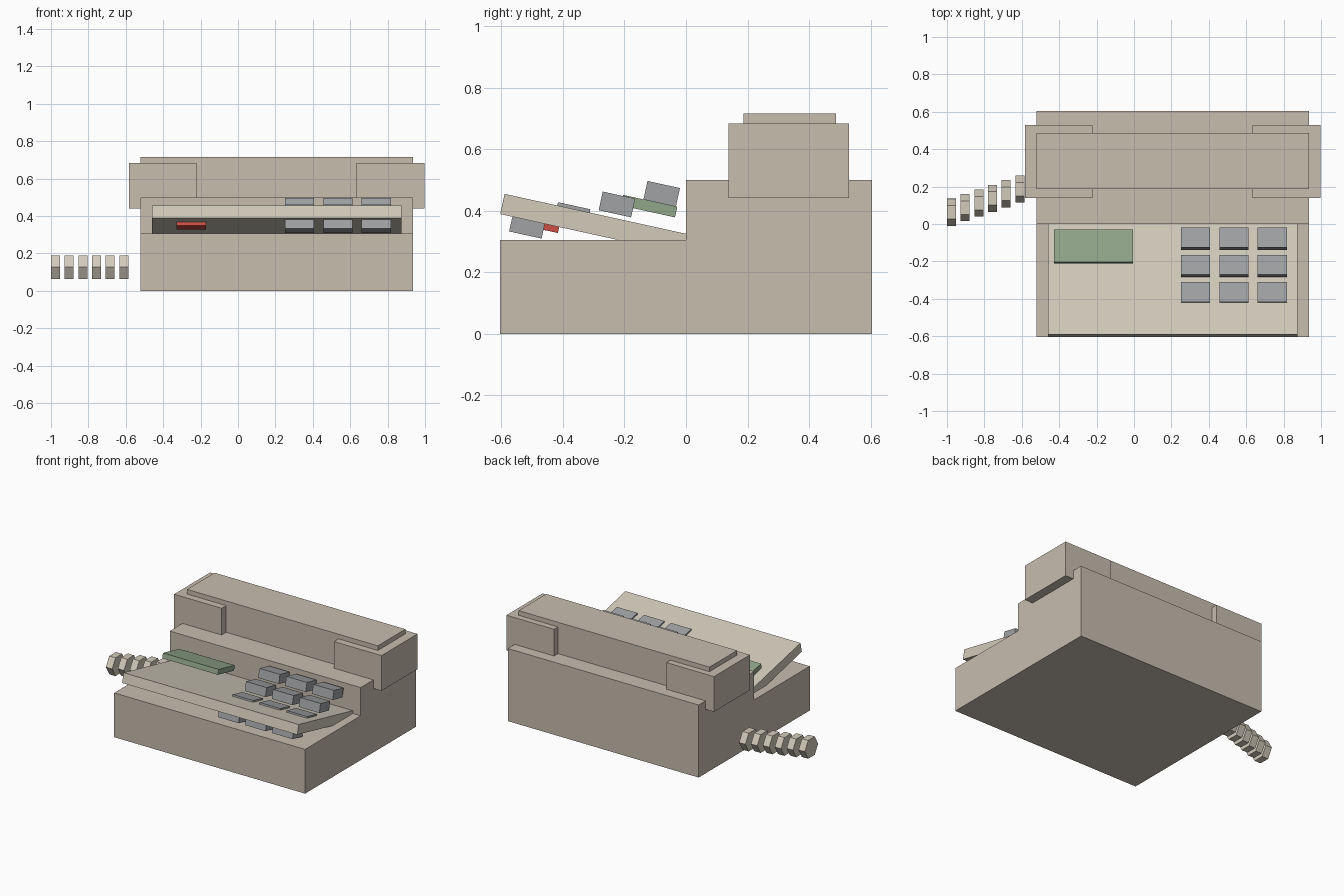
import bpy, bmesh, math
from mathutils import Matrix

if "Cube" in bpy.data.objects:
    bpy.data.objects.remove(bpy.data.objects["Cube"])

TILT = math.radians(-12.4)


def material(name, rgb):
    m = bpy.data.materials.new(name)
    m.diffuse_color = (*rgb, 1)
    m.use_nodes = True
    m.node_tree.nodes["Principled BSDF"].inputs["Base Color"].default_value = m.diffuse_color
    return m


BEIGE = material("beige_plastic", (0.58, 0.51, 0.43))
CREAM = material("cream_plastic", (0.65, 0.60, 0.50))
GREY = material("key_grey", (0.35, 0.36, 0.37))
GREEN = material("screen_green", (0.28, 0.38, 0.25))
RED = material("lamp_red", (0.60, 0.08, 0.06))


def finish(name, bm, mat, loc=(0, 0, 0), rot=(0, 0, 0)):
    bmesh.ops.recalc_face_normals(bm, faces=bm.faces)
    me = bpy.data.meshes.new(name)
    bm.to_mesh(me)
    bm.free()
    me.materials.append(mat)
    ob = bpy.data.objects.new(name, me)
    ob.location, ob.rotation_euler = loc, rot
    bpy.context.collection.objects.link(ob)
    return ob


def box(name, size, loc, mat, tilt=0):
    bm = bmesh.new()
    bmesh.ops.create_cube(bm, size=1, matrix=Matrix.Diagonal((*size, 1)))
    return finish(name, bm, mat, loc, (tilt, 0, 0))


# Stepped base: side profile extruded across the width
profile = [(-0.605, 0), (0.605, 0), (0.605, 0.5), (0, 0.5), (0, 0.305), (-0.605, 0.305)]
bm = bmesh.new()
face = bm.faces.new([bm.verts.new((-0.52, y, z)) for y, z in profile])
ext = bmesh.ops.extrude_face_region(bm, geom=[face])
bmesh.ops.translate(bm, vec=(1.455, 0, 0),
                    verts=[v for v in ext["geom"] if isinstance(v, bmesh.types.BMVert)])
finish("base", bm, BEIGE)

# Tilted front panel
box("front_panel", (1.335, 0.62, 0.067), (0.2075, -0.294, 0.3555), CREAM, TILT)

# Handset: grip bar and two end pieces
box("handset_grip", (1.455, 0.30, 0.235), (0.2075, 0.337, 0.5985), BEIGE)
for side, x in (("left", -0.4025), ("right", 0.816)):
    box(f"handset_end_{side}", (0.363, 0.392, 0.243), (x, 0.334, 0.5625), BEIGE)

# Keypad: four rows of three, stepping down towards the front
for row in range(4):
    for col in range(3):
        box(f"key_{row}_{col}", (0.157, 0.108, 0.062),
            (0.329 + col * 0.2055, -0.079 - row * 0.1455, 0.455 - row * 0.0345), GREY, TILT)

# Screen and indicator lamp
box("screen", (0.424, 0.18, 0.035), (-0.217, -0.12, 0.415), GREEN, TILT)
box("indicator_lamp", (0.16, 0.10, 0.03), (-0.25, -0.462, 0.353), RED, TILT)

# Coiled cord: row of hexagonal links
for i in range(6):
    bm = bmesh.new()
    bmesh.ops.create_cone(bm, cap_ends=True, segments=6, radius1=0.0725, radius2=0.0725, depth=0.048)
    finish(f"cord_link_{i}", bm, CREAM,
           (-0.976 + i * 0.0732, 0.0625 + i * 0.0248, 0.127), (0, math.pi / 2, 0))
